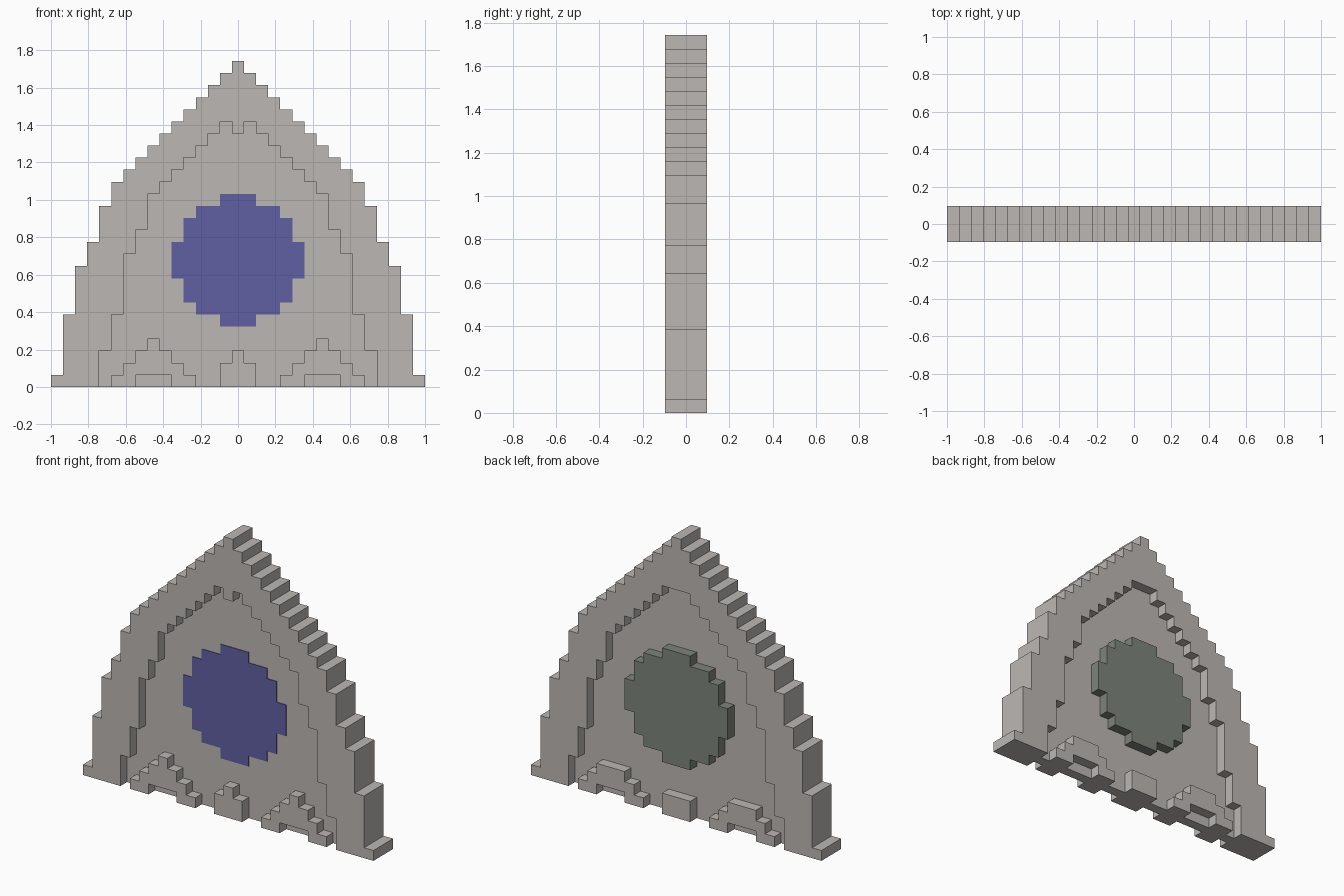
import bpy
import bmesh

U = 2 / 31  # size of one block


def material(name, color):
    m = bpy.data.materials.new(name)
    m.use_nodes = True
    m.diffuse_color = (*color, 1)
    m.node_tree.nodes["Principled BSDF"].inputs["Base Color"].default_value = (*color, 1)
    return m


stone = material("warm grey stone", (0.50, 0.475, 0.455))
blue = material("blue glass", (0.115, 0.115, 0.36))
slate = material("green grey slate", (0.21, 0.23, 0.20))


def stepped_arch(steps, base=0):
    """Outline from lower right, over the top, to lower left; steps are (half width, top)."""
    right, z = [], base
    for half, top in steps:
        right += [(half, z), (half, top)]
        z = top
    return right + [(-x, z) for x, z in reversed(right)]


def prism(name, outline, y0, y1, mat, x=0):
    """Extrude an outline, given in blocks, from y0 to y1."""
    bm = bmesh.new()
    face = bm.faces.new([bm.verts.new(((px + x) * U, y0 * U, pz * U)) for px, pz in outline])
    new = bmesh.ops.extrude_face_region(bm, geom=[face])["geom"]
    verts = [v for v in new if isinstance(v, bmesh.types.BMVert)]
    bmesh.ops.translate(bm, verts=verts, vec=(0, (y1 - y0) * U, 0))
    bmesh.ops.recalc_face_normals(bm, faces=bm.faces)
    mesh = bpy.data.meshes.new(name)
    bm.to_mesh(mesh)
    bm.free()
    mesh.materials.append(mat)
    obj = bpy.data.objects.new(name, mesh)
    bpy.context.collection.objects.link(obj)
    return obj


cube = bpy.data.objects.get("Cube")
if cube:
    bpy.data.objects.remove(cube)

# Gable frame, with one-block steps up to the peak
outer = [(15.5, 1), (14.5, 6), (13.5, 10), (12.5, 12), (11.5, 15), (10.5, 17)]
outer += [(9.5 - i, 18 + i) for i in range(10)]
inner = [(11.5, 3), (10.5, 6), (9.5, 11), (8.5, 13), (7.5, 16)]
inner += [(6.5 - i, 17 + i) for i in range(6)]
opening = stepped_arch(inner)
prism("gable_frame", stepped_arch(outer) + opening[::-1], -1.5, 1.5, stone)

# Recessed wall inside the frame, and the small block hanging at its front peak
prism("recessed_wall", opening, -0.5, 0.5, stone)
prism("peak_block", stepped_arch([(0.5, 22)], 21), -1.5, -0.5, stone)

# Round window: flat glass in front, raised disc behind
disc = stepped_arch([(1.5, 6), (3.5, 7), (4.5, 9), (5.5, 12),
                     (4.5, 14), (3.5, 15), (1.5, 16)], 5)
prism("window_glass", disc, -0.56, -0.5, blue)
prism("window_back", disc, 0.5, 1.5, slate)

# Small arches and central post along the base; only the front ones have tips
arch = [(3.5, 1), (2.5, 2), (1.5, 3), (0.5, 4)]
post = [(1.5, 2), (0.5, 3)]
hole = stepped_arch([(1.5, 1)])[::-1]
for side, y0, rows in (("front", -1.5, None), ("back", 0.5, -1)):
    for label, x in (("left", 7), ("right", -7)):
        prism(f"{side}_{label}_arch", stepped_arch(arch[:rows]) + hole, y0, y0 + 1, stone, x)
    prism(f"{side}_post", stepped_arch(post[:rows]), y0, y0 + 1, stone)
